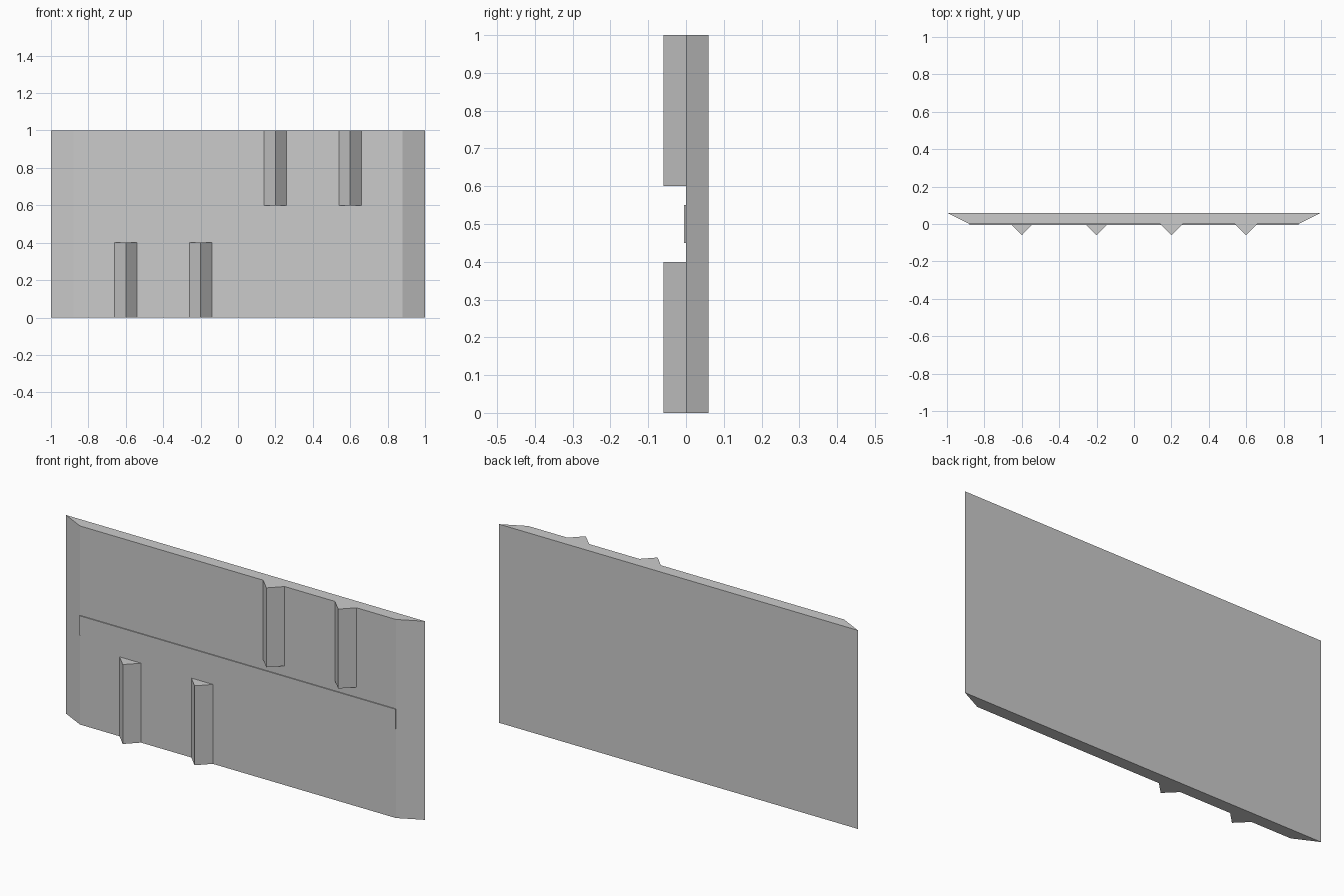
import bpy

if "Cube" in bpy.data.objects:
    bpy.data.objects.remove(bpy.data.objects["Cube"])

grey = bpy.data.materials.new("light grey")
grey.diffuse_color = (0.6, 0.6, 0.6, 1.0)
grey.use_nodes = True
grey.node_tree.nodes["Principled BSDF"].inputs["Base Color"].default_value = grey.diffuse_color


def prism(name, profile, z0, z1):
    """Extrude a counter-clockwise (x, y) profile from z0 up to z1."""
    n = len(profile)
    verts = [(x, y, z) for z in (z0, z1) for x, y in profile]
    faces = [tuple(reversed(range(n))), tuple(range(n, 2 * n))]
    faces += [(i, (i + 1) % n, (i + 1) % n + n, i + n) for i in range(n)]
    mesh = bpy.data.meshes.new(name)
    mesh.from_pydata(verts, [], faces)
    mesh.materials.append(grey)
    obj = bpy.data.objects.new(name, mesh)
    bpy.context.collection.objects.link(obj)
    return obj


# Main panel with slanted ends
prism("panel", [(-0.88, 0), (0.88, 0), (1, 0.06), (-1, 0.06)], 0, 1)

# Thin raised band across the middle of the front
prism("middle_band", [(-0.88, -0.005), (0.88, -0.005), (0.88, 0), (-0.88, 0)], 0.45, 0.55)

# Triangular ribs: lower pair on the left, upper pair on the right
for name, x, z in (("lower_rib_outer", -0.6, 0), ("lower_rib_inner", -0.2, 0),
                   ("upper_rib_inner", 0.2, 0.6), ("upper_rib_outer", 0.6, 0.6)):
    prism(name, [(x - 0.06, 0), (x, -0.06), (x + 0.06, 0)], z, z + 0.4)
